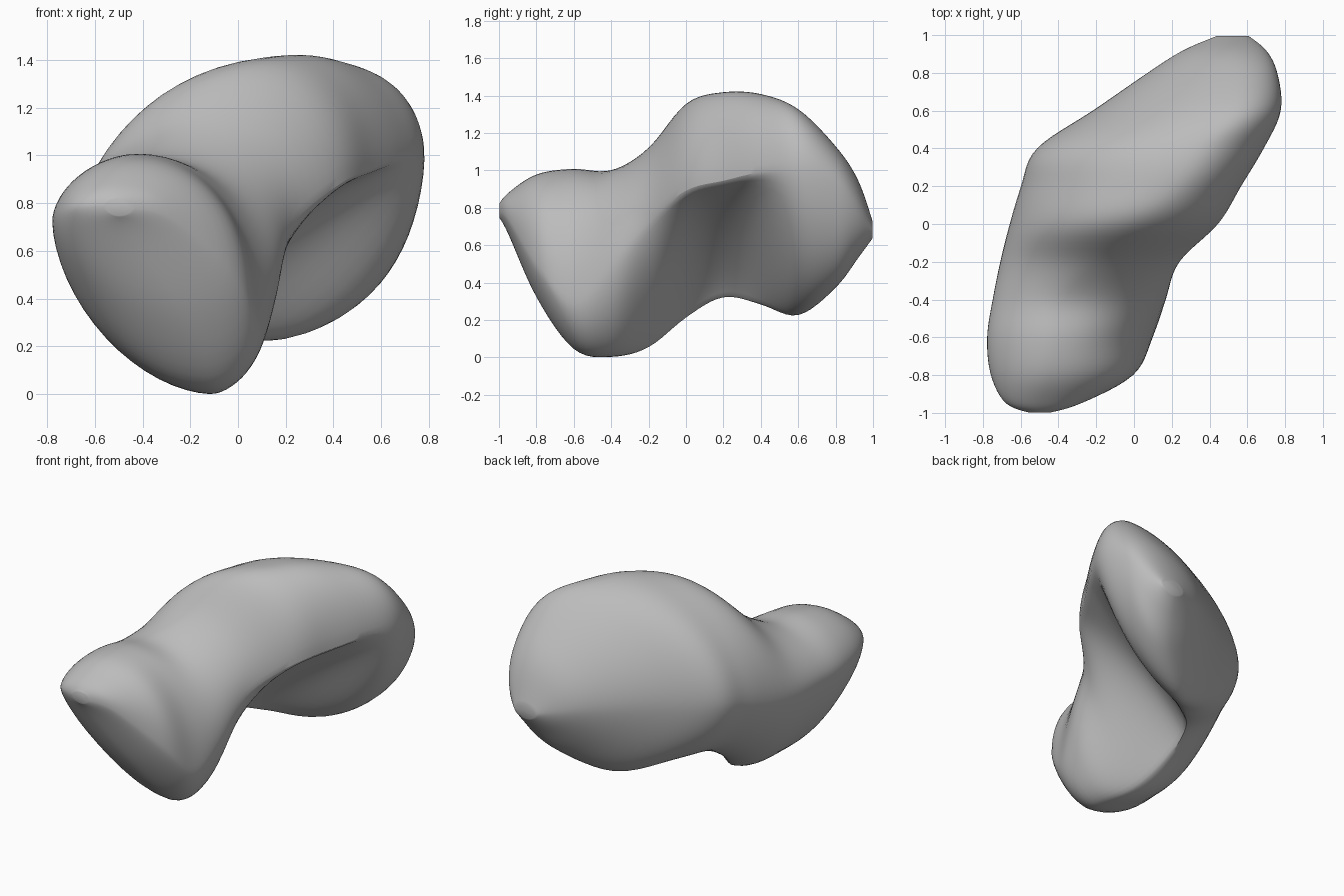
import bpy
import bmesh
from math import cos, sin, pi

cube = bpy.data.objects.get("Cube")
if cube:
    bpy.data.objects.remove(cube, do_unlink=True)

# Cross-sections from front to back: y, then left, right, bottom and top limits,
# x of the bottom and top points, z of the left and right points,
# and the fullness of the lower right corner (below one is hollow)
SECTIONS = [
    (-1, -.55, -.45, .75, .82, -.5, -.5, .79, .78, 1.8),
    (-.95, -.68, -.28, .66, .88, -.46, -.5, .78, .74, 1.8),
    (-.8, -.76, 0, .32, .98, -.25, -.45, .74, .5, 1.8),
    (-.6, -.78, .1, .04, 1.01, -.13, -.42, .72, .3, 1.9),
    (-.4, -.75, .17, 0, 1, -.12, -.38, .7, .5, 1.7),
    (-.2, -.71, .24, .05, 1.12, -.2, -.2, .68, .72, 1.2),
    (0, -.66, .45, .21, 1.36, -.28, 0, .7, .88, .9),
    (.2, -.6, .57, .32, 1.42, -.25, .2, .75, .93, .85),
    (.4, -.52, .69, .28, 1.41, -.05, .33, .78, .98, 1),
    (.6, -.22, .78, .22, 1.33, .15, .52, .76, 1, 1.7),
    (.8, .07, .76, .37, 1.13, .4, .55, .74, .92, 1.9),
    (.92, .26, .7, .53, .95, .48, .53, .72, .8, 1.9),
    (1, .45, .6, .64, .72, .52, .53, .68, .68, 1.9),
]
STEPS = 6
SIDES = 64


def blend(index, t):
    """Smooth curve through the section values."""
    last = len(SECTIONS) - 1
    rows = [SECTIONS[min(max(index + k, 0), last)] for k in (-1, 0, 1, 2)]
    return [b + t * (c - a + t * (2 * a - 5 * b + 4 * c - d
            + t * (3 * b - a - 3 * c + d))) / 2 for a, b, c, d in zip(*rows)]


def outline(section):
    """Closed outline made of four rounded corners between the limits."""
    y, left, right, bottom, top, x_low, x_high, z_left, z_right, hollow = section
    corners = [
        ((right, z_right), (x_high, top), 2.1),
        ((x_high, top), (left, z_left), 1.8),
        ((left, z_left), (x_low, bottom), 1.75),
        ((x_low, bottom), (right, z_right), hollow),
    ]
    points = []
    quarter = SIDES // 4
    for number, (start, end, power) in enumerate(corners):
        # The corner centre shares x with the top or bottom and z with the side
        centre = (end[0], start[1]) if number % 2 == 0 else (start[0], end[1])
        for k in range(quarter):
            angle = k / quarter * pi / 2
            u, v = cos(angle) ** (2 / power), sin(angle) ** (2 / power)
            x, z = (centre[i] + u * (start[i] - centre[i])
                    + v * (end[i] - centre[i]) for i in (0, 1))
            points.append((x, y, z))
    return points


def loft(bm):
    """Join all the outlines into one closed skin."""
    rings = []
    for index in range(len(SECTIONS) - 1):
        for step in range(STEPS):
            rings.append(outline(blend(index, step / STEPS)))
    rings.append(outline(SECTIONS[-1]))
    rings = [[bm.verts.new(p) for p in ring] for ring in rings]
    for a, b in zip(rings, rings[1:]):
        for k in range(SIDES):
            n = (k + 1) % SIDES
            bm.faces.new((a[k], a[n], b[n], b[k]))
    bm.faces.new(rings[0])
    bm.faces.new(rings[-1])
    bmesh.ops.recalc_face_normals(bm, faces=bm.faces)


# Rock body
mesh = bpy.data.meshes.new("rock_body")
bm = bmesh.new()
loft(bm)
bm.to_mesh(mesh)
bm.free()
rock = bpy.data.objects.new("rock_body", mesh)
bpy.context.collection.objects.link(rock)

# Soften the creases between the corners
soften = rock.modifiers.new("soften", 'SMOOTH')
soften.factor = 0.5
soften.iterations = 6

# Plain grey stone
stone = bpy.data.materials.new("grey_stone")
stone.use_nodes = True
grey = (.5, .5, .5, 1)
stone.diffuse_color = grey
shader = stone.node_tree.nodes["Principled BSDF"]
shader.inputs["Base Color"].default_value = grey
shader.inputs["Roughness"].default_value = .9
mesh.materials.append(stone)

bpy.context.view_layer.objects.active = rock
rock.select_set(True)
bpy.ops.object.shade_smooth_by_angle(angle=pi / 3)
